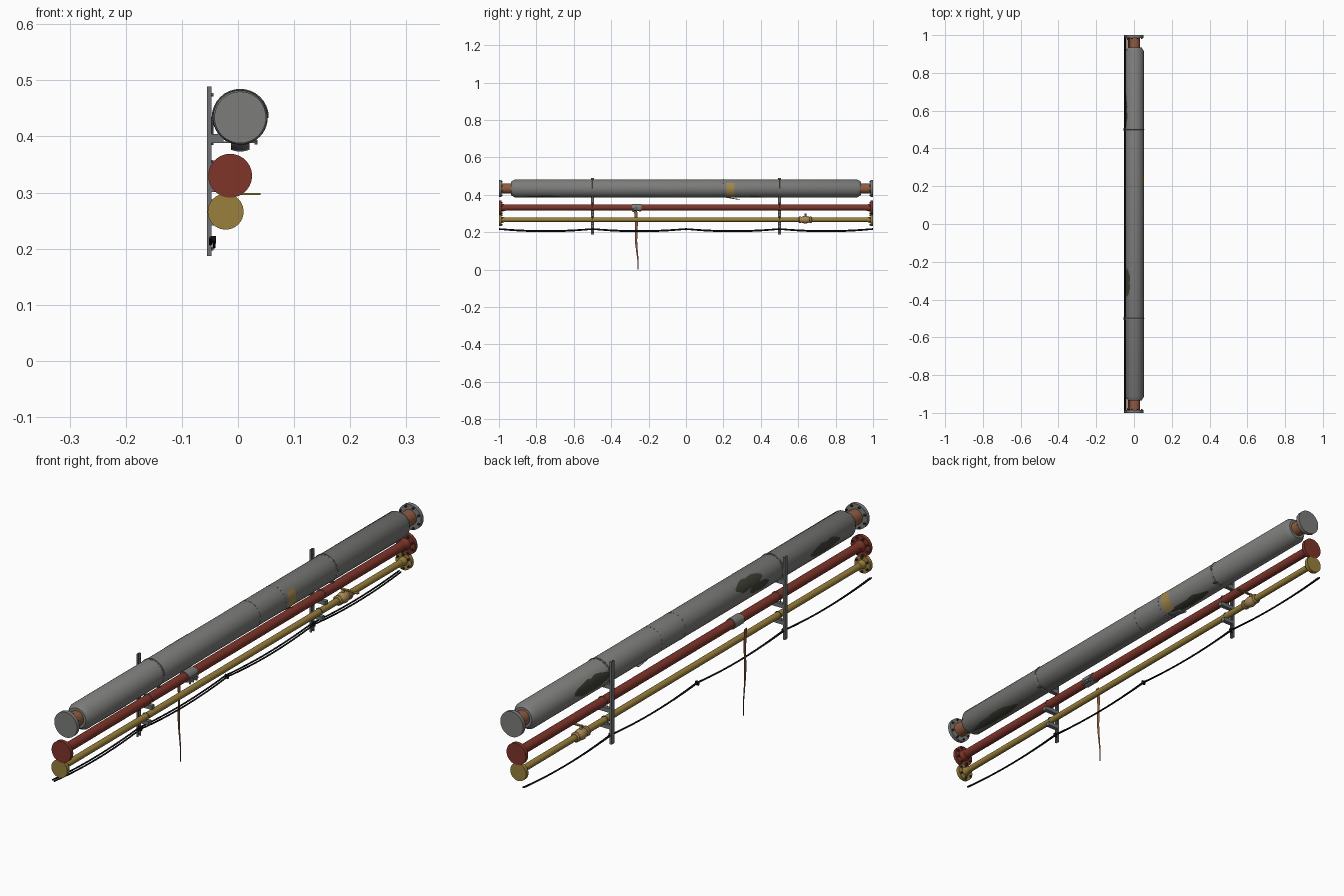
import bpy, bmesh, math, random
from mathutils import Vector, Matrix

if "Cube" in bpy.data.objects:
    bpy.data.objects.remove(bpy.data.objects["Cube"])
random.seed(4)

def mat(name, c):
    m = bpy.data.materials.new(name)
    m.diffuse_color = (*c, 1)
    m.use_nodes = True
    m.node_tree.nodes["Principled BSDF"].inputs["Base Color"].default_value = m.diffuse_color
    return m

GREY = mat("cladding grey", (0.2, 0.2, 0.195))
STEEL = mat("bracket steel", (0.16, 0.165, 0.17))
RED = mat("pipe red", (0.21, 0.035, 0.023))
YELLOW = mat("pipe yellow", (0.32, 0.215, 0.045))
RUST = mat("rust", (0.28, 0.105, 0.05))
BRASS = mat("brass", (0.4, 0.25, 0.09))
WOOL = mat("insulation tan", (0.36, 0.24, 0.07))
DARK = mat("dark bolt", (0.035, 0.035, 0.035))
MOSS = mat("stain olive", (0.05, 0.05, 0.036))
BLACK = mat("cable black", (0.008, 0.008, 0.008))

def finish(name, bm, m, smooth=True):
    me = bpy.data.meshes.new(name)
    bmesh.ops.recalc_face_normals(bm, faces=bm.faces[:])
    bm.to_mesh(me)
    bm.free()
    me.materials.append(m)
    ob = bpy.data.objects.new(name, me)
    bpy.context.collection.objects.link(ob)
    if smooth:
        bpy.context.view_layer.objects.active = ob
        ob.select_set(True)
        bpy.ops.object.shade_smooth_by_angle(angle=math.radians(35))
        ob.select_set(False)
    return ob

def lathe(name, cx, cz, prof, m, n=40):
    """Closed solid turned around the y direction, profile of (y, radius)."""
    bm = bmesh.new()
    rings = [[bm.verts.new((cx + r * math.cos(2 * math.pi * i / n), y,
                            cz + r * math.sin(2 * math.pi * i / n))) for i in range(n)]
             for y, r in prof]
    for a, b in zip(rings, rings[1:]):
        for i in range(n):
            j = (i + 1) % n
            bm.faces.new((a[i], a[j], b[j], b[i]))
    bm.faces.new(rings[0])
    bm.faces.new(rings[-1])
    return finish(name, bm, m)

def boxes(name, items, m):
    """Several boxes in one mesh, each (x0, x1, y0, y1, z0, z1)."""
    bm = bmesh.new()
    for x0, x1, y0, y1, z0, z1 in items:
        mx = Matrix.Translation(((x0 + x1) / 2, (y0 + y1) / 2, (z0 + z1) / 2)) \
            @ Matrix.Diagonal((x1 - x0, y1 - y0, z1 - z0, 1))
        bmesh.ops.create_cube(bm, size=1, matrix=mx)
    return finish(name, bm, m, False)

def studs(name, items, m, n=8):
    """Several short rods in one mesh, each (centre, axis, radius, length)."""
    bm = bmesh.new()
    for c, axis, r, l in items:
        q = Vector((0, 0, 1)).rotation_difference(Vector(axis)).to_matrix().to_4x4()
        bmesh.ops.create_cone(bm, cap_ends=True, segments=n, radius1=r, radius2=r,
                              depth=l, matrix=Matrix.Translation(c) @ q)
    return finish(name, bm, m)

def wire(name, pts, r, m):
    cu = bpy.data.curves.new(name, 'CURVE')
    cu.dimensions = '3D'
    cu.bevel_depth = r
    cu.bevel_resolution = 2
    cu.use_fill_caps = True
    sp = cu.splines.new('POLY')
    sp.points.add(len(pts) - 1)
    for p, co in zip(sp.points, pts):
        p.co = (*co, 1)
    cu.materials.append(m)
    ob = bpy.data.objects.new(name, cu)
    bpy.context.collection.objects.link(ob)

JX, JZ, JR = 0.004, 0.434, 0.0485      # large clad pipe
RX, RZ = -0.014, 0.332                 # red pipe
YX, YZ = -0.022, 0.267                 # yellow pipe

# Clad pipe with tapered ends, overlapping sheet joints
lathe("cladding", JX, JZ, [(-.935, .036), (-.915, JR), (.915, JR), (.935, .036)], GREY, 56)
for k, y in enumerate((-.5, .06, .5)):
    lathe(f"cladding_joint_{k}", JX, JZ, [(y - .006, JR + .0006), (y + .006, JR + .0006)], GREY, 56)
lathe("inner_pipe", JX, JZ, [(-.99, .027), (.99, .027)], RUST)

# Red and yellow pipes
lathe("red_pipe", RX, RZ, [(-.99, .0165), (.99, .0165)], RED)
lathe("yellow_pipe", YX, YZ, [(-.99, .0115), (.99, .0115)], YELLOW)

# End flanges, necks and bolts
for s, end in ((-1, "front"), (1, "back")):
    for nm, x, z, R, neck, m, cnt in (("main", JX, JZ, .046, .031, GREY, 8),
                                      ("red", RX, RZ - .002, .039, .021, RED, 8),
                                      ("yellow", YX, YZ - .001, .032, .016, YELLOW, 6)):
        lathe(f"{nm}_flange_{end}", x, z, [(s * .986, R), (s * 1.0, R)], m)
        if nm != "main":
            lathe(f"{nm}_neck_{end}", x, z + .001, [(s * .965, neck - .004), (s * .987, neck)], m)
        rb = (R + neck) / 2 + .001
        studs(f"{nm}_flange_bolts_{end}",
              [((x + rb * math.cos(2 * math.pi * (i + .5) / cnt), s * .984,
                 z + rb * math.sin(2 * math.pi * (i + .5) / cnt)), (0, 1, 0), .0042, .008)
               for i in range(cnt)], DARK, 6)

# Wall struts as C channels, with arms under each pipe
for s, end in ((-1, "front"), (1, "back")):
    y = .5 * s
    boxes(f"strut_{end}", [(-.055, -.053, y - .008, y + .008, .187, .489),
                           (-.055, -.0475, y - .008, y - .005, .187, .489),
                           (-.055, -.0475, y + .005, y + .008, .187, .489)], STEEL)
    boxes(f"arms_{end}", [(-.05, .035, y - .008, y + .008, .388, .403 - .012),
                          (-.05, -.026, y - .008, y + .008, .388, .404),
                          (-.05, .008, y - .008, y + .008, .301, .3155),
                          (-.05, -.006, y - .008, y + .008, .241, .2555)], STEEL)
    studs(f"strut_bolts_{end}", [((-.047, y, z), (1, 0, 0), .0035, .006)
                                 for z in (.474, .355, .285, .2)]
          + [((.032, y, .39), (0, 0, 1), .003, .008)], STEEL, 6)
    for nm, x, z, r in (("main", JX, JZ, .0495), ("red", RX, RZ, .018), ("yellow", YX, YZ, .013)):
        wire(f"{nm}_pipe_strap_{end}",
             [(x + r * math.cos(math.pi * i / 16), y, z + r * math.sin(math.pi * i / 16))
              for i in range(17)] + [(x - r, y, z - r), (x + r, y, z - r)][:1], .0014, STEEL)

# Repair clamp on the red pipe, with its bolts and the stain run below it
lathe("repair_clamp", RX, RZ, [(-.29, .0195), (-.238, .0195)], GREY)
boxes("clamp_lugs", [(RX + .012, RX + .022, -.288, -.24, RZ - .016, RZ - .010),
                     (RX + .012, RX + .022, -.288, -.24, RZ - .006, RZ)], GREY)
studs("clamp_bolts", [((RX + .018, y, RZ - .01), (0, 0, 1), .003, .026)
                      for y in (-.282, -.264, -.246)], STEEL, 6)
bm = bmesh.new()
rows = []
for i in range(15):
    t = i / 14
    yc = -.27 + .012 * t + .003 * math.sin(9 * t)
    w = .011 * (1 - t) + .004 + random.uniform(-.001, .001)
    rows.append([bm.verts.new((-.0525, yc + k * w * .6, .315 * (1 - t))) for k in (-1, 1)])
for a, b in zip(rows, rows[1:]):
    bm.faces.new((a[0], a[1], b[1], b[0]))
finish("rust_run", bm, RUST, False)

# Ball valve on the yellow pipe with its lever
lathe("valve_body", YX, YZ, [(.602, .014), (.606, .018), (.614, .018), (.616, .014),
                             (.624, .018), (.638, .0205), (.652, .018), (.660, .014),
                             (.662, .018), (.670, .018), (.674, .014)], BRASS, 24)
studs("valve_stem", [((YX, .638, .288), (0, 0, 1), .005, .024)], BRASS, 12)
boxes("valve_lever", [(YX - .007, .04, .633, .643, .2955, .299)], YELLOW)

def cladding_sheet(name, y0, y1, a0, a1, lift, m, ragged):
    """Thin sheet hugging the cladding, angles in degrees from +x toward +z."""
    bm = bmesh.new()
    cols, n, k = [], 10, 8
    for i in range(n + 1):
        t = i / n
        half = (a1 - a0) / 2
        lo = hi = half
        if ragged:
            env = min(1, .2 + 3.2 * t, .2 + 3.2 * (1 - t))
            lo, hi = (half * env * random.uniform(.72, 1) for _ in range(2))
        mid = (a0 + a1) / 2
        col = []
        for j in range(k + 1):
            a = math.radians(mid - lo + (lo + hi) * j / k)
            col.append(bm.verts.new((JX + (JR + lift) * math.cos(a), y0 + (y1 - y0) * t,
                                     JZ + (JR + lift) * math.sin(a))))
        cols.append(col)
    for a, b in zip(cols, cols[1:]):
        for j in range(k):
            bm.faces.new((a[j], a[j + 1], b[j + 1], b[j]))
    return finish(name, bm, m)

# Dark stains on the cladding
for i, (y, l, a, h) in enumerate(((.6, .21, 172, 32), (-.31, .15, 146, 30), (-.36, .11, 182, 22),
                                  (-.74, .17, 184, 26), (.33, .22, -78, 24), (-.77, .25, -74, 24))):
    cladding_sheet(f"stain_{i}", y - l / 2, y + l / 2, a - h, a + h, .0008, MOSS, True)

# Opening with bare insulation and the loose sheet hanging under it
cladding_sheet("bare_insulation", .217, .26, -65, 38, .001, WOOL, False)
bm = bmesh.new()
grid = []
for i in range(5):
    t = i / 4
    grid.append([bm.verts.new((JX + .016 * u, .217 + .07 * t, .385 - .011 * t + .003 * u * u))
                 for u in (-1, -.5, 0, .5, 1)])
for a, b in zip(grid, grid[1:]):
    for j in range(4):
        bm.faces.new((a[j], a[j + 1], b[j + 1], b[j]))
flap = finish("loose_sheet", bm, STEEL)
flap.modifiers.new("thickness", 'SOLIDIFY').thickness = .001

# Rivets around a cladding joint
studs("cladding_rivets", [((JX + JR * math.cos(a), .2, JZ + JR * math.sin(a)),
                           (math.cos(a), 0, math.sin(a)), .0014, .002)
                          for a in (2 * math.pi * i / 20 for i in range(20))], DARK, 6)

# Two sagging cables with clips
for c, (x, top, sag) in enumerate(((-.049, .219, .011), (-.0425, .216, .013))):
    pts = []
    for i in range(65):
        y = -1 + 2 * i / 64
        u = (y * 2) % 1
        pts.append((x, y, top - sag * 4 * u * (1 - u)))
    wire(f"cable_{c}", pts, .0028, BLACK)
boxes("cable_clips", [(-.052, -.039, y - .004, y + .004, .209, .2225) for y in (-.5, 0, .5)], BLACK)
